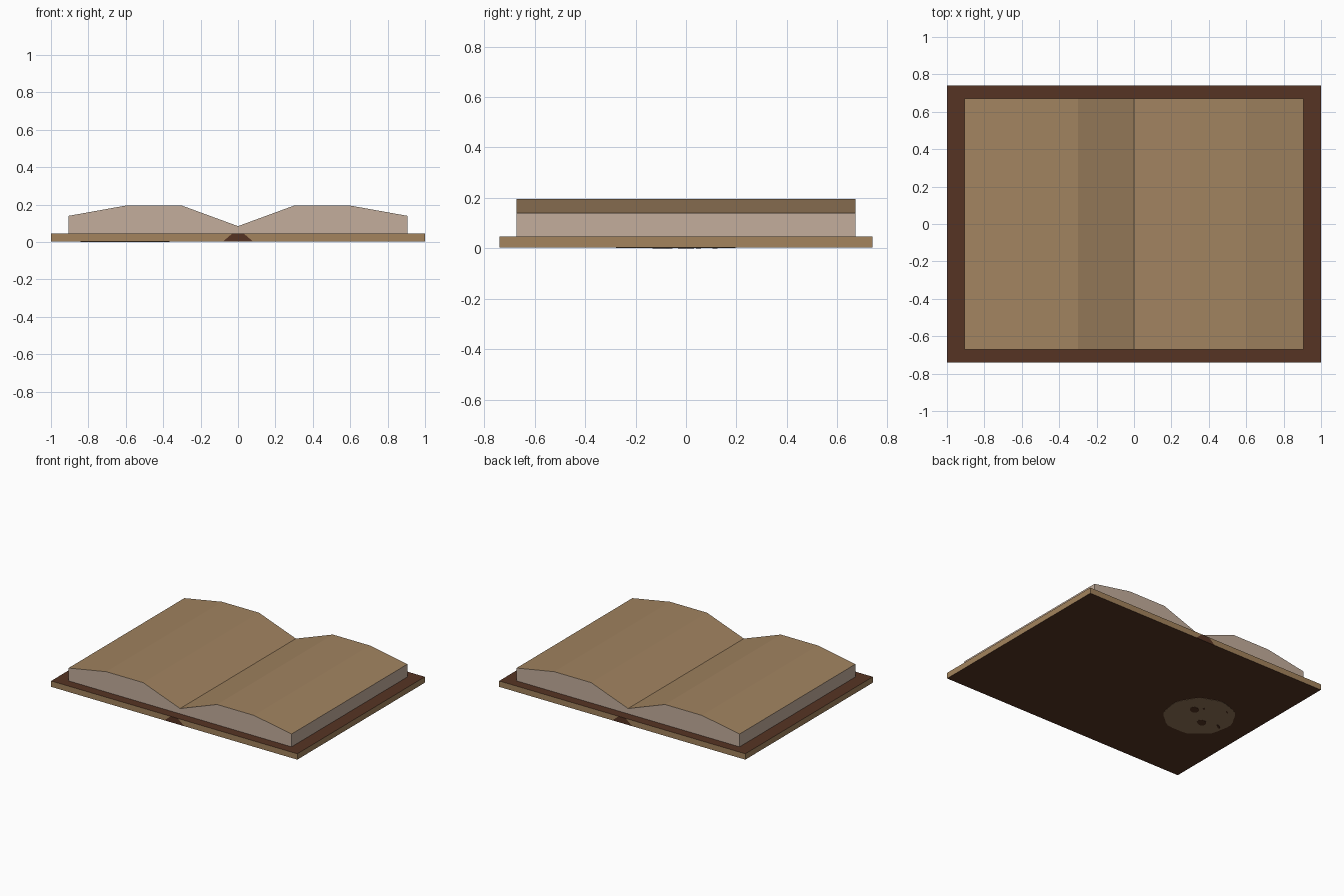
import bpy, bmesh, math

if "Cube" in bpy.data.objects:
    bpy.data.objects.remove(bpy.data.objects["Cube"])


def linear(c):
    c /= 255
    return c / 12.92 if c <= 0.04045 else ((c + 0.055) / 1.055) ** 2.4


def material(name, rgb):
    m = bpy.data.materials.new(name)
    m.diffuse_color = [linear(c) for c in rgb] + [1]
    m.use_nodes = True
    m.node_tree.nodes["Principled BSDF"].inputs["Base Color"].default_value = m.diffuse_color
    return m


leather = material("dark brown leather", (86, 52, 35))
board = material("tan board edge", (163, 131, 93))
paper = material("tan paper", (161, 131, 96))
edges = material("pale page edges", (195, 174, 156))
stamp = material("dull tan stamp", (146, 118, 88))


def prism(name, outline, place, depth, mats, rule=None):
    """Extrude a flat outline by depth; rule(normal) picks the material."""
    bm = bmesh.new()
    face = bm.faces.new([bm.verts.new(place(a, b)) for a, b in outline])
    new = bmesh.ops.extrude_face_region(bm, geom=[face])["geom"]
    bmesh.ops.translate(bm, vec=depth, verts=[v for v in new if isinstance(v, bmesh.types.BMVert)])
    bmesh.ops.recalc_face_normals(bm, faces=bm.faces)
    for f in bm.faces:
        f.normal_update()
        f.material_index = rule(f.normal) if rule else 0
    me = bpy.data.meshes.new(name)
    bm.to_mesh(me)
    bm.free()
    for m in mats:
        me.materials.append(m)
    ob = bpy.data.objects.new(name, me)
    bpy.context.collection.objects.link(ob)
    return ob


def along_y(name, outline, half, mats, rule=None):
    return prism(name, outline, lambda x, z: (x, -half, z), (0, 2 * half, 0), mats, rule)


# Cover boards: leather above and below, tan on the cut edges
BASE, TOP = 0.003, 0.046
for name, s in (("left_cover", -1), ("right_cover", 1)):
    along_y(name, [(s * 0.08, BASE), (s, BASE), (s, TOP), (s * 0.03, TOP)], 0.74,
            [leather, board], lambda n: 0 if abs(n.z) > 0.3 else 1)

# Spine between the boards
along_y("spine", [(-0.08, BASE), (0.08, BASE), (0.03, TOP), (-0.03, TOP)], 0.74, [leather])

# Open page block, arched on both sides of the gutter
half = [(0.30, 0.195), (0.60, 0.195), (0.906, 0.14), (0.906, TOP)]
profile = [(0, 0.085)] + half + [(-x, z) for x, z in reversed(half)]
along_y("pages", profile, 0.672, [paper, edges], lambda n: 0 if n.z > 0.3 else 1)


# Round stamp with dark marks under the left cover
def disc(name, x, y, rx, ry, z, mat, wave=0.0, turn=0.0, sides=36):
    pts = []
    for i in range(sides):
        a = 2 * math.pi * i / sides
        k = 1 + wave * math.sin(9 * a)
        u, v = rx * k * math.cos(a), ry * k * math.sin(a)
        pts.append((x + u * math.cos(turn) - v * math.sin(turn),
                    y + u * math.sin(turn) + v * math.cos(turn)))
    return prism(name, pts, lambda p, q: (p, q, z), (0, 0, BASE - z), [mat])


disc("stamp_disc", -0.604, -0.045, 0.237, 0.237, 0.0015, stamp, 0.02)
marks = [(-0.524, 0.0, 0.038, 0.03), (-0.671, -0.1, 0.038, 0.03),
         (-0.565, 0.05, 0.012, 0.008), (-0.71, 0.115, 0.016, 0.006),
         (-0.79, -0.07, 0.028, 0.008)]
for i, (x, y, rx, ry) in enumerate(marks):
    disc(f"stamp_mark_{i + 1}", x, y, rx, ry, 0.0, leather, 0.05, 0.6, 12)
